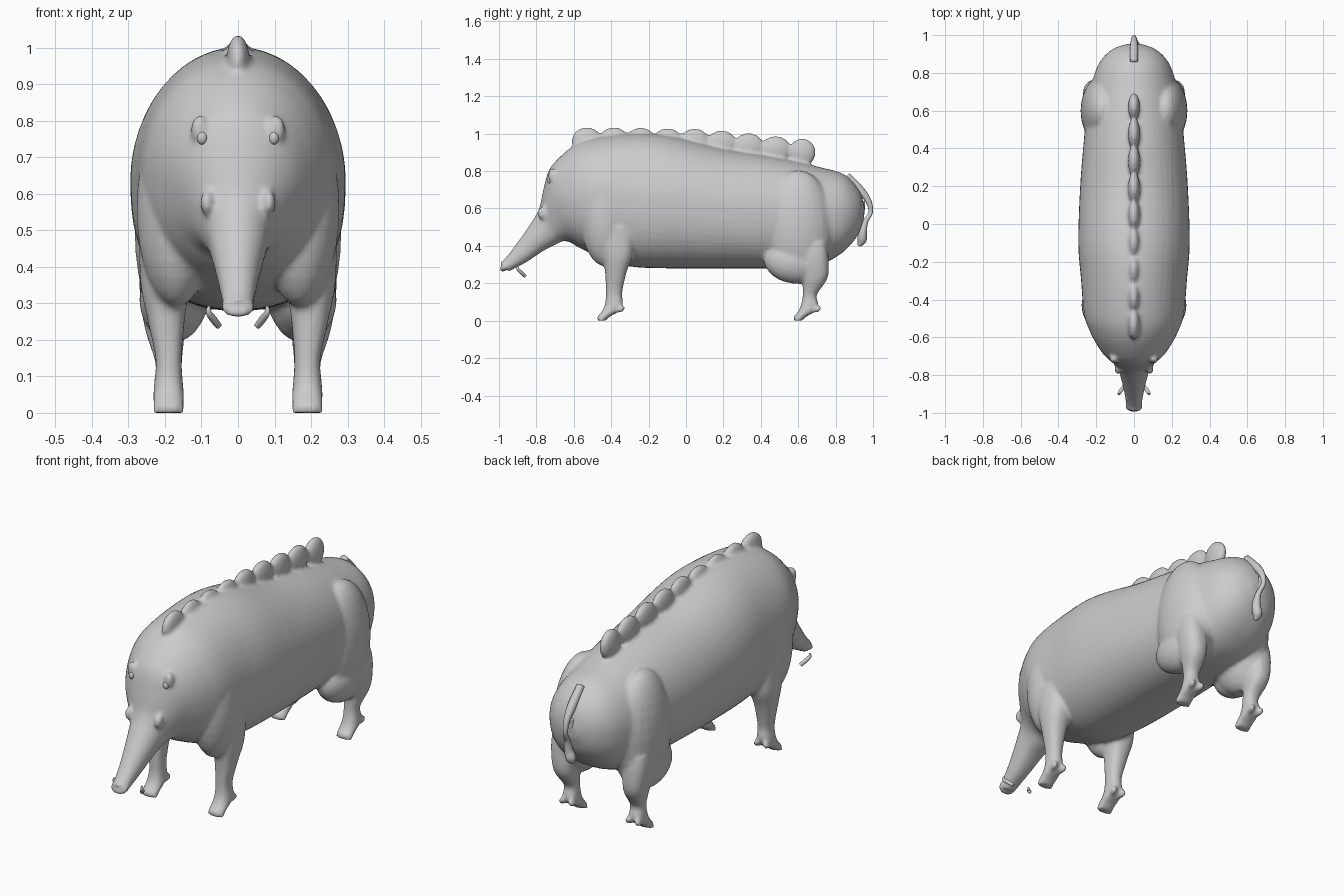
import bpy, bmesh, math
from mathutils import Vector, Matrix

if "Cube" in bpy.data.objects:
    bpy.data.objects.remove(bpy.data.objects["Cube"])


def spline(rows, steps=5):
    """Catmull-Rom interpolation of equal-length tuples."""
    vs = [Vector(r) for r in rows]
    out = []
    for i in range(len(vs) - 1):
        a, b, c, d = vs[max(i - 1, 0)], vs[i], vs[i + 1], vs[min(i + 2, len(vs) - 1)]
        for k in range(steps):
            t = k / steps
            out.append(0.5 * (2 * b + (c - a) * t + (2 * a - 5 * b + 4 * c - d) * t * t
                              + (3 * b - a - 3 * c + d) * t ** 3))
    return out + [vs[-1]]


def loft(bm, rings, n=32, up=2.0, low=2.0):
    """Skin rings given as (centre, side axis, up axis), closed at both ends."""
    loops = []
    for c, u, v in rings:
        loop = []
        for i in range(n):
            a = 2 * math.pi * i / n
            e = 2 / (up if math.sin(a) >= 0 else low)
            x = math.copysign(abs(math.cos(a)) ** e, math.cos(a))
            y = math.copysign(abs(math.sin(a)) ** e, math.sin(a))
            loop.append(bm.verts.new(c + u * x + v * y))
        loops.append(loop)
    for p, q in zip(loops, loops[1:]):
        for i in range(n):
            bm.faces.new((p[i], p[(i + 1) % n], q[(i + 1) % n], q[i]))
    bm.faces.new(loops[0][::-1])
    bm.faces.new(loops[-1])


def blob(bm, c, r, tilt=0.0):
    m = Matrix.Translation(c) @ Matrix.Rotation(tilt, 4, 'X') @ Matrix.Diagonal((*r, 1))
    bmesh.ops.create_uvsphere(bm, u_segments=24, v_segments=16, radius=1, matrix=m)


def limb(bm, side, rows):
    """Leg from (x, y, z, half width x, half width y) rows."""
    loft(bm, [(Vector((side * r[0], r[1], r[2])), Vector((r[3], 0, 0)), Vector((0, r[4], 0)))
              for r in spline(rows)], 20, 2.4, 2.4)


def tube(bm, rows):
    """Round tube along (x, y, z, radius) rows."""
    pts = spline(rows, 6)
    rings = []
    for i, p in enumerate(pts):
        t = (pts[min(i + 1, len(pts) - 1)] - pts[max(i - 1, 0)]).to_3d().normalized()
        u = t.cross(Vector((1, 0, 0))).normalized()
        rings.append((p.to_3d(), u * p[3], t.cross(u) * p[3]))
    loft(bm, rings, 12)


def finish(bm, name):
    bmesh.ops.recalc_face_normals(bm, faces=bm.faces)
    for f in bm.faces:
        f.smooth = True
    me = bpy.data.meshes.new(name)
    bm.to_mesh(me)
    bm.free()
    ob = bpy.data.objects.new(name, me)
    bpy.context.collection.objects.link(ob)
    return ob


# Body: rings by top (y, z), bottom (y, z) and half width, snout to rump
body_rows = [
    (-.995, .31, -.945, .262, .042), (-.965, .335, -.925, .275, .043),
    (-.90, .42, -.85, .315, .055), (-.83, .52, -.76, .375, .075),
    (-.785, .60, -.70, .405, .092), (-.765, .69, -.66, .425, .125),
    (-.735, .80, -.62, .42, .165), (-.68, .87, -.58, .395, .20),
    (-.60, .935, -.53, .37, .235), (-.50, .975, -.45, .335, .265),
    (-.30, 1.0, -.30, .29, .28), (-.10, .99, -.10, .28, .295),
    (.20, .92, .20, .28, .285), (.45, .88, .45, .28, .265),
    (.60, .85, .60, .28, .25), (.72, .82, .72, .30, .23),
    (.83, .79, .81, .345, .20), (.89, .745, .87, .395, .165),
    (.935, .68, .92, .46, .11), (.955, .60, .95, .54, .04)]
bm = bmesh.new()
rings = []
for ty, tz, by, bz, w in spline(body_rows, 4):
    rings.append((Vector((0, (ty + by) / 2, (tz + bz) / 2)), Vector((w, 0, 0)),
                  Vector((0, (ty - by) / 2, (tz - bz) / 2))))
loft(bm, rings, 48, 2.0, 2.4)

# Snout rim and nose folds
blob(bm, (0, -.968, .29), (.048, .018, .036), -.7)

for s in (-1, 1):
    # Shoulder, haunch and front and rear legs
    blob(bm, (s * .17, -.43, .56), (.108, .135, .27))
    blob(bm, (s * .165, .60, .50), (.118, .185, .305))
    blob(bm, (s * .185, .57, .31), (.085, .155, .11), -.2)
    limb(bm, s, [(.20, -.37, .50, .07, .10), (.20, -.365, .36, .068, .083),
                 (.197, -.375, .26, .052, .058), (.19, -.385, .15, .036, .044),
                 (.19, -.385, .09, .039, .048), (.19, -.405, .05, .042, .045),
                 (.19, -.44, .022, .042, .034), (.19, -.452, 0, .042, .022)])
    limb(bm, s, [(.205, .69, .42, .06, .06), (.205, .685, .34, .065, .077),
                 (.20, .69, .23, .055, .068), (.19, .662, .14, .037, .038),
                 (.19, .662, .09, .039, .046), (.19, .645, .05, .042, .045),
                 (.19, .61, .022, .042, .034), (.19, .598, 0, .042, .022)])
    # Dew claws
    for y in (-.35, .70):
        for dx in (-.028, .028):
            blob(bm, (s * (.19 + dx), y, .06), (.014, .028, .016), .5)
    # Cheek bumps at the snout root and brows
    blob(bm, (s * .085, -.765, .575), (.018, .03, .035))
    blob(bm, (s * .105, -.715, .775), (.025, .022, .04))

# Scalloped ridge along the back
peaks = [1.032, 1.032, 1.03, 1.027, 1.025, 1.015, 1.0, .985, .972]
for i, z in enumerate(peaks):
    blob(bm, (0, -.53 + .144 * i, z - .072), (.032, .083 if i < 8 else .072, .075))

body = finish(bm, "body")
rm = body.modifiers.new("blend", 'REMESH')
rm.mode, rm.voxel_size, rm.use_smooth_shade = 'VOXEL', .01, True
sm = body.modifiers.new("soften", 'SMOOTH')
sm.factor, sm.iterations = .5, 5

# Curled tail with a tuft
bm = bmesh.new()
tube(bm, [(0, .86, .775, .02), (0, .93, .70, .022), (0, .975, .64, .016), (0, .987, .58, .012),
          (.01, .96, .53, .014), (.01, .945, .47, .022), (0, .94, .43, .025), (0, .925, .40, .008)])
tube(bm, [(0, .94, .55, .01), (-.008, .945, .60, .012), (-.01, .95, .64, .008)])
finish(bm, "tail")

for s, side in ((-1, "right"), (1, "left")):
    # Tusks
    bm = bmesh.new()
    tube(bm, [(s * .079, -.90, .292, .004), (s * .08, -.898, .275, .008),
              (s * .068, -.88, .257, .010), (s * .053, -.86, .238, .009)])
    finish(bm, side + "_tusk")
    # Eyes
    bm = bmesh.new()
    blob(bm, (s * .098, -.728, .752), (.014, .014, .018))
    finish(bm, side + "_eye")
